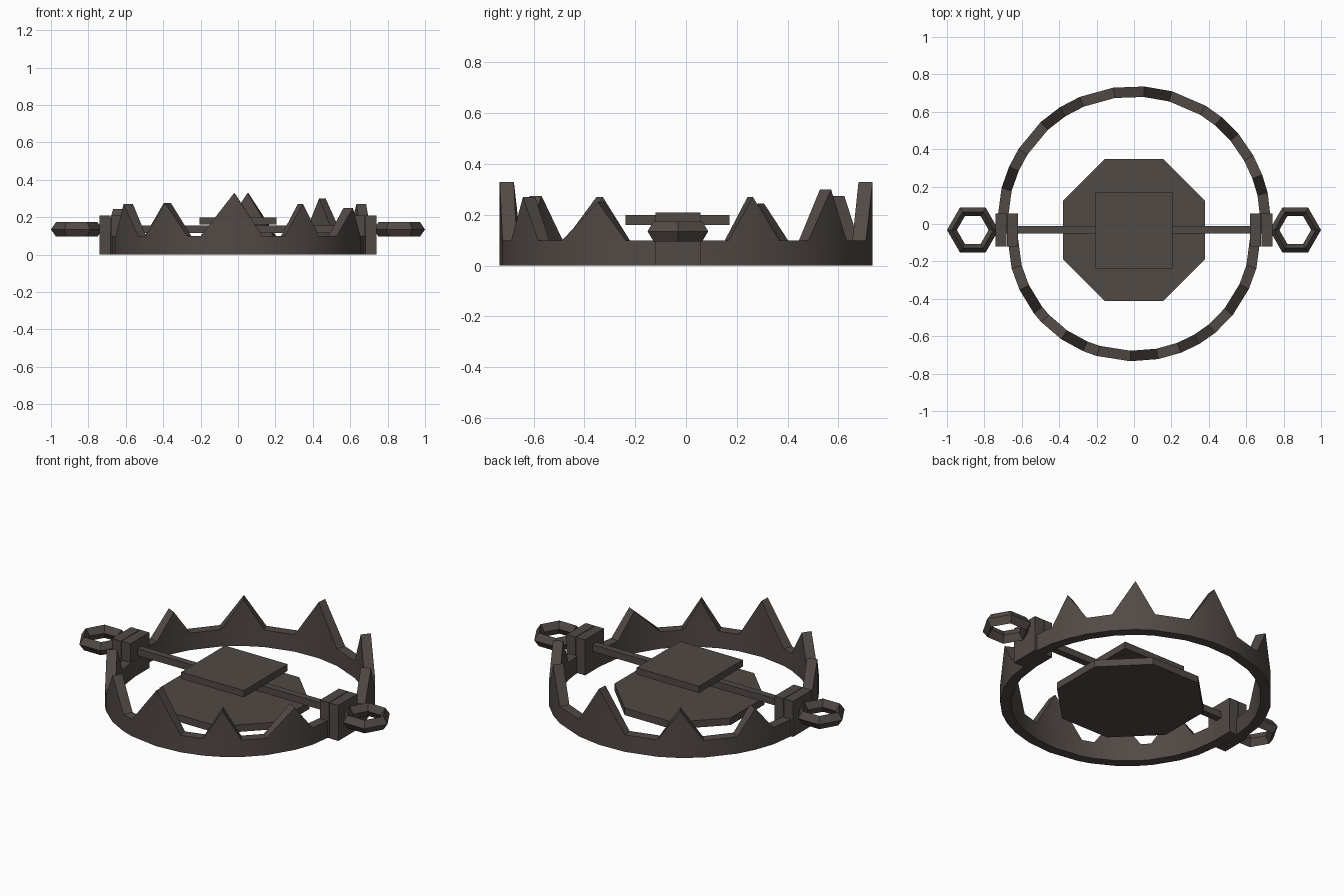
import bpy, bmesh, math

if "Cube" in bpy.data.objects:
    bpy.data.objects.remove(bpy.data.objects["Cube"])

iron = bpy.data.materials.new("dark_iron")
iron.diffuse_color = (0.083, 0.067, 0.060, 1)
iron.use_nodes = True
iron.node_tree.nodes["Principled BSDF"].inputs["Base Color"].default_value = iron.diffuse_color
CY, CZ = -0.032, 0.135          # hinge axis


def finish(name, bm):
    bmesh.ops.recalc_face_normals(bm, faces=bm.faces)
    me = bpy.data.meshes.new(name)
    bm.to_mesh(me)
    bm.free()
    me.materials.append(iron)
    ob = bpy.data.objects.new(name, me)
    bpy.context.collection.objects.link(ob)
    return ob


def box(name, x0, x1, y0, y1, z0, z1):
    bm = bmesh.new()
    bmesh.ops.create_cube(bm, size=1)
    for v in bm.verts:
        v.co = ((x0 + x1) / 2 + v.co.x * (x1 - x0),
                (y0 + y1) / 2 + v.co.y * (y1 - y0),
                (z0 + z1) / 2 + v.co.z * (z1 - z0))
    return finish(name, bm)


def sweep(name, sections, closed):
    """Skin a list of four-point cross-sections."""
    bm = bmesh.new()
    rings = [[bm.verts.new(p) for p in s] for s in sections]
    n = len(rings)
    for i in range(n if closed else n - 1):
        a, b = rings[i], rings[(i + 1) % n]
        for k in range(4):
            bm.faces.new((a[k], a[(k + 1) % 4], b[(k + 1) % 4], b[k]))
    if not closed:
        bm.faces.new(rings[0])
        bm.faces.new(rings[-1])
    return finish(name, bm)


def jaw(name, a, b, side, teeth):
    """Half-oval band; each tooth is (start, peak, end angle, height)."""
    stops = [(0, 0.1)]
    for t0, t1, t2, h in teeth:
        stops += [(t0, 0.1), (t1, h), (t2, 0.1)]
    stops.append((180, 0.1))
    th = 0.056
    secs = []
    for t, h in stops:
        r = math.radians(t)
        bulge = 1 + 0.010 * math.sin(2 * r) ** 2
        c, s = bulge * math.cos(r), bulge * side * math.sin(r)
        o = (a * c, CY + b * s)
        i = ((a - th) * c, CY + (b - th) * s)
        secs.append([(*o, 0), (*o, h), (*i, h), (*i, 0)])
    ob = sweep(name, secs, False)
    # Smooth along the curved band, crisp at its edges
    bpy.ops.object.select_all(action='DESELECT')
    ob.select_set(True)
    bpy.context.view_layer.objects.active = ob
    bpy.ops.object.shade_smooth_by_angle(angle=math.radians(25))


# Toothed jaws
jaw("back_jaw", 0.738, 0.769, 1,
    [(15, 22.5, 31, 0.27), (41.5, 51, 59, 0.30), (74, 85.7, 98.6, 0.33),
     (113, 122.3, 132, 0.275), (146, 154, 163, 0.245)])
jaw("front_jaw", 0.682, 0.702, -1,
    [(17, 26.5, 40, 0.25), (51, 59.6, 68.5, 0.27), (79, 91.7, 107, 0.33),
     (113.4, 124.5, 136, 0.275), (141, 153, 163, 0.27)])

# Hinge plates and chain links on both sides
for side, label in ((-1, "left"), (1, "right")):
    for part, x0, x1 in (("inner", 0.62, 0.678), ("outer", 0.682, 0.74)):
        xs = sorted((side * x0, side * x1))
        box(f"{label}_{part}_hinge_plate", *xs, -0.12, 0.057, 0, 0.21)
    secs = []
    for k in range(6):
        c, s = math.cos(k * math.pi / 3), math.sin(k * math.pi / 3)
        secs.append([(side * 0.862 + r * c, CY + r * s, CZ + z) for r, z in
                     ((0.138, 0), (0.111, 0.039), (0.085, 0), (0.111, -0.039))])
    sweep(f"{label}_chain_link", secs, True)

# Hinge bar, trigger plate
box("hinge_bar", -0.735, 0.735, CY - 0.02, CY + 0.02, 0.115, 0.155)
box("trigger_plate", -0.205, 0.205, CY - 0.206, CY + 0.203, 0.16, 0.20)

# Octagonal base plate resting on the ground
secs = []
bm = bmesh.new()
outline = [bm.verts.new((0.411 * math.cos((k + 0.5) * math.pi / 4),
                         CY + 0.411 * math.sin((k + 0.5) * math.pi / 4), 0))
           for k in range(8)]
base = bm.faces.new(outline)
up = bmesh.ops.extrude_face_region(bm, geom=[base])["geom"]
bmesh.ops.translate(bm, vec=(0, 0, 0.042),
                    verts=[g for g in up if isinstance(g, bmesh.types.BMVert)])
if not base.is_valid or len([f for f in bm.faces if len(f.verts) == 8]) < 2:
    bm.faces.new(outline)
finish("base_plate", bm)
